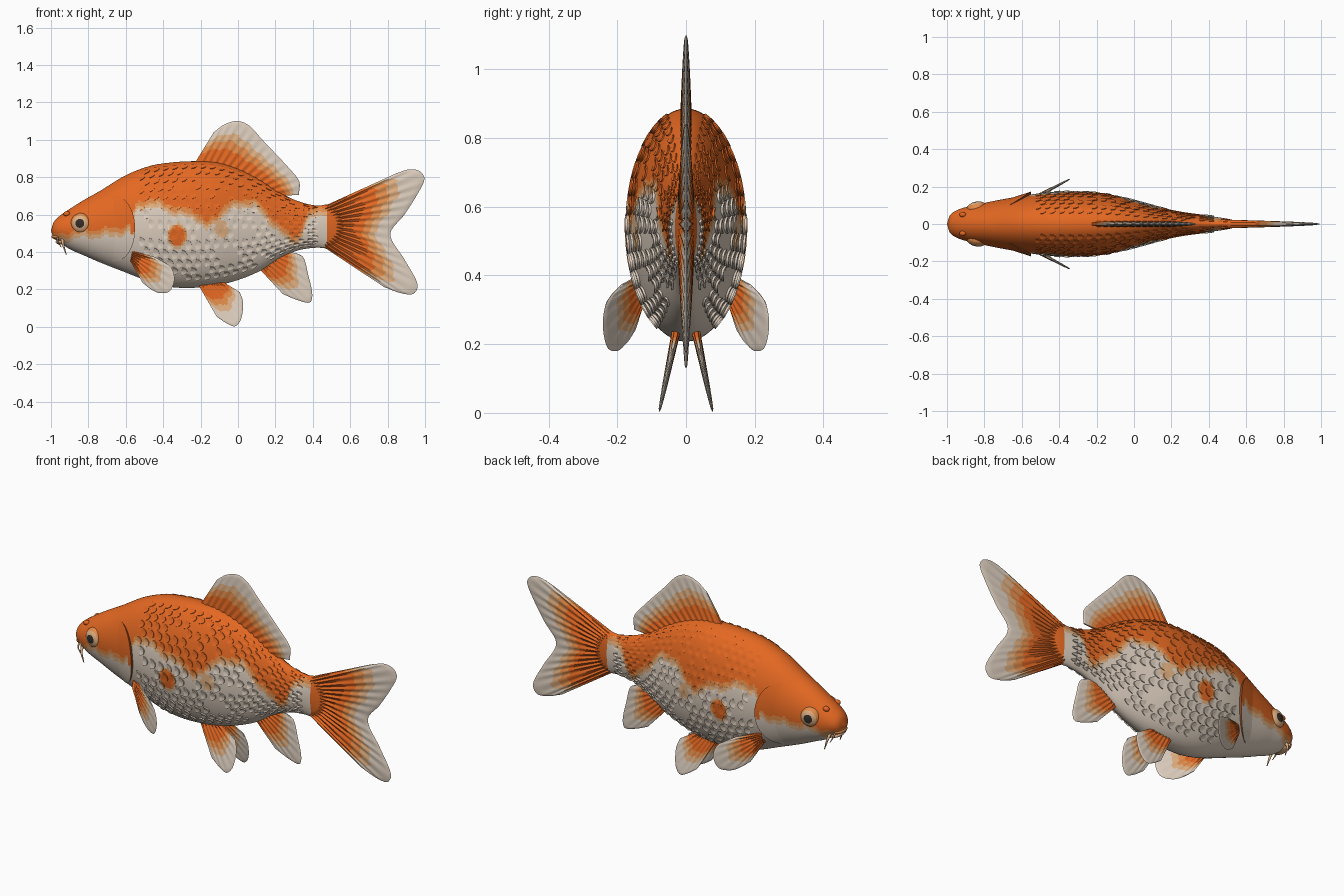
import bpy, bmesh, math, random
from mathutils import Matrix, Vector

if "Cube" in bpy.data.objects:
    bpy.data.objects.remove(bpy.data.objects["Cube"])

random.seed(4)


def material(name, r, g, b):
    lin = [((c / 255 + 0.055) / 1.055) ** 2.4 for c in (r, g, b)]
    m = bpy.data.materials.new(name)
    m.diffuse_color = (*lin, 1)
    m.use_nodes = True
    m.node_tree.nodes["Principled BSDF"].inputs["Base Color"].default_value = m.diffuse_color
    return m


ORANGE, LIGHT, TAN, WHITE, DARK, BROWN = range(6)
MATS = [material("orange", 228, 104, 34), material("light orange", 226, 140, 74),
        material("tan", 224, 176, 130), material("greyish white", 222, 207, 191),
        material("black", 50, 45, 42), material("brown", 150, 78, 34)]


def interp(keys, t):
    """Smooth curve through rows of (t, values...)."""
    n = len(keys)
    t = min(max(t, keys[0][0]), keys[-1][0])
    i = max(k for k in range(n - 1) if keys[k][0] <= t)
    a, b = keys[i], keys[i + 1]
    p, q = keys[max(i - 1, 0)], keys[min(i + 2, n - 1)]
    d = b[0] - a[0]
    s = (t - a[0]) / d
    out = []
    for k in range(1, len(a)):
        m0 = (b[k] - p[k]) / (b[0] - p[0]) * d
        m1 = (q[k] - a[k]) / (q[0] - a[0]) * d
        out.append((2*s**3 - 3*s*s + 1) * a[k] + (s**3 - 2*s*s + s) * m0
                   + (3*s*s - 2*s**3) * b[k] + (s**3 - s*s) * m1)
    return out


def resample(pts, n):
    keys, t = [], 0
    for i, p in enumerate(pts):
        if i:
            t += math.dist(p, pts[i - 1])
        keys.append((t, *p))
    return [interp(keys, t * k / n) for k in range(n + 1)]


def finish(name, bm, mirror, recalc=True):
    bmesh.ops.remove_doubles(bm, verts=bm.verts, dist=1e-5)
    if recalc:
        bmesh.ops.recalc_face_normals(bm, faces=bm.faces)
    me = bpy.data.meshes.new(name)
    bm.to_mesh(me)
    bm.free()
    for m in MATS:
        me.materials.append(m)
    me.shade_smooth()
    me.set_sharp_from_angle(angle=math.radians(40))
    ob = bpy.data.objects.new(name, me)
    bpy.context.collection.objects.link(ob)
    if mirror:
        add_mirror(ob)


def add_mirror(ob):
    mod = ob.modifiers.new("mirror", 'MIRROR')
    mod.use_axis = (False, True, False)


def add_grid(bm, rows, closed, paint):
    vs = [[bm.verts.new(p) for p in row] for row in rows]
    n = len(rows[0])
    for i in range(len(rows) - 1):
        for j in range(n if closed else n - 1):
            k = (j + 1) % n
            f = bm.faces.new((vs[i][j], vs[i][k], vs[i + 1][k], vs[i + 1][j]))
            f.material_index = paint(i, j, f.calc_center_median())


# Body profile: x, top, bottom, half width
BODY = [(-1, .515, .515, 0), (-.985, .56, .475, .045), (-.95, .595, .45, .072), (-.9, .63, .415, .09),
        (-.82, .68, .38, .108), (-.74, .725, .345, .125), (-.6, .81, .29, .15), (-.47, .86, .24, .168),
        (-.36, .878, .213, .172), (-.25, .885, .208, .17), (-.12, .88, .22, .155), (0, .845, .25, .125),
        (.12, .785, .30, .092), (.22, .72, .365, .068), (.32, .672, .408, .052), (.42, .648, .423, .04),
        (.5, .655, .42, .028), (.56, .63, .45, .014), (.62, .54, .54, 0)]
# Height of the edge between the orange back and the white belly
EDGE = [(-1, .46), (-.92, .47), (-.85, .49), (-.75, .49), (-.66, .50), (-.58, .52), (-.555, .6), (-.52, .645),
        (-.4, .64), (-.32, .6), (-.25, .6), (-.2, .56), (-.17, .53), (-.12, .57), (-.07, .615), (0, .65),
        (.09, .645), (.14, .6), (.2, .53), (.28, .47), (.33, .47), (.36, .55), (.41, .61), (.48, .61)]


def skin(x, phi, off=0.0):
    """Point on the +y flank at angle phi, pushed out by off."""
    top, bot, w = interp(BODY, x)
    h = (top - bot) / 2
    n = Vector((0, math.cos(phi) * h, math.sin(phi) * w))
    if n.length > 1e-9:
        n.normalize()
    return Vector((x, w * math.cos(phi), (top + bot) / 2 + h * math.sin(phi))) + n * off


def paint_skin(x, z):
    if x > .475:
        return ORANGE
    spot = math.hypot((x + .325) / .04, (z - .487) / .05)
    if spot < 1.35:
        return ORANGE if spot < 1 else LIGHT if spot < 1.18 else TAN
    if math.hypot((x + .09) / .035, (z - .52) / .045) < 1:
        return TAN
    d = z - interp(EDGE, x)[0] + .008 * math.sin(47 * x) + .005 * math.sin(110 * x + 1)
    return ORANGE if d > .03 else LIGHT if d > .008 else TAN if d > -.014 else WHITE


# Body
bm = bmesh.new()
rows = [[skin(-1 + 1.62 * (i / 170) ** 1.4, 2 * math.pi * j / 112) for j in range(112)] for i in range(171)]
add_grid(bm, rows, True, lambda i, j, c: paint_skin(c.x, c.z))
finish("body", bm, False)

# Scales: overlapping half discs that lift towards the tail
bm = bmesh.new()
dphi = math.radians(9.5)
for r in range(-6, 8):
    for c in range(19):
        x0, p0 = -.53 + .05 * c + (.025 if r % 2 else 0), r * dphi
        if random.random() < .15 or x0 > .42:
            continue
        m = skin(x0, p0)
        lift = .0065 if paint_skin(x0, m.z) == WHITE else .004
        rows = []
        for rad, off in ((.15, .0005), (.6, lift * .5), (1, lift), (1.0, -.002)):
            rows.append([skin(x0 + .034 * rad * math.cos(a), p0 + .52 * dphi * rad * math.sin(a), off)
                         for a in [math.radians(-80 + 20 * k) for k in range(9)]])
        add_grid(bm, rows, False, lambda i, j, c: paint_skin(c.x, c.z))
finish("scales", bm, True, recalc=False)


# Gill covers: a flap raised at its rear rim
def gill_point(rad, a, drop):
    x, z = -.665 + .115 * rad * math.cos(a), .525 + .175 * rad * math.sin(a)
    top, bot, w = interp(BODY, x)
    phi = math.asin(max(-1, min(1, (2 * z - top - bot) / (top - bot))))
    return skin(x, phi, -.008 if drop else -.003 + .014 * rad * max(0, .3 + math.cos(a)))


bm = bmesh.new()
rows = [[gill_point(min(i, 14) / 14, math.tau * j / 64, i == 15) for j in range(64)] for i in range(16)]
add_grid(bm, rows, True, lambda i, j, c: BROWN if i == 14 else
         ORANGE if i > 10 and c.z > .5 and c.x > -.66 else paint_skin(min(c.x, -.58), c.z))
finish("gill_cover", bm, True, recalc=False)


def fin(name, root, edge, thick, rays, bands=(.4, .54, .68), side=None, mirror=False):
    """Thin ribbed fin between a root line and an outer edge, given as (x, z)."""
    n, nu = rays * 6, 26
    ra, ea = resample(root, n), resample(edge, n)
    rows = []
    for i in range(nu + 1):
        u = i / nu
        front, back = [], []
        for j, (a, b) in enumerate(zip(ra, ea)):
            x, z = a[0] + (b[0] - a[0]) * u, a[1] + (b[1] - a[1]) * u
            y = side(x, z) if side else 0
            t = thick * (1 - u) ** .6 * (1 + .3 * math.cos(math.tau * j / 6))
            t = t * min(1, .3 + min(j, n - j) / 5) + (.0025 if i < nu else 0)
            front.append((x, y - t, z))
            back.append((x, y + t, z))
        rows.append(front + back[::-1])

    def paint(i, j, c):
        j = min(j, 2 * n + 1 - j)
        u = (i + .5) / nu + .025 * math.sin(j * math.tau / 12)
        return next((m for m, b in enumerate(bands) if u < b), WHITE)
    bm = bmesh.new()
    add_grid(bm, rows, True, paint)
    finish(name, bm, mirror)


# Fins
fin("dorsal_fin", [(-.24, .86), (-.1, .86), (0, .825), (.12, .765), (.22, .70)],
    [(-.13, 1.04), (-.07, 1.083), (0, 1.1), (.06, 1.075), (.13, 1.0), (.28, .84), (.328, .775), (.325, .705)],
    .011, 14, (.38, .55, .7))
fin("tail_fin", [(.46, .645), (.5, .54), (.46, .425)],
    [(.85, .822), (.92, .842), (.975, .83), (.997, .79), (.96, .71), (.89, .6), (.815, .495), (.89, .36),
     (.95, .255), (.96, .21), (.935, .175), (.87, .18), (.78, .213)], .016, 16, (.53, .64, .75))
fin("anal_fin", [(.1, .325), (.23, .4)],
    [(.24, .175), (.32, .142), (.385, .13), (.397, .175), (.375, .28), (.35, .37), (.31, .395)], .009, 8)
fin("pelvic_fin", [(-.22, .24), (-.08, .24)],
    [(-.115, .055), (-.06, .018), (-.016, .003), (.016, .04), (.027, .13), (.01, .185)], .008, 7,
    side=lambda x, z: .03 + (.23 - z) * .21, mirror=True)
fin("pectoral_fin", [(-.575, .35), (-.565, .405)],
    [(-.51, .235), (-.46, .197), (-.417, .18), (-.365, .19), (-.34, .255), (-.36, .32), (-.44, .372)], .008, 8,
    (.45, .58, .7), side=lambda x, z: .12 + (x + .57) * .53, mirror=True)


def blob(name, loc, radii, paint, rot=None, mirror=False):
    bm = bmesh.new()
    bmesh.ops.create_uvsphere(bm, u_segments=32, v_segments=28, radius=1)
    for f in bm.faces:
        f.material_index = paint(f.calc_center_median())
    bm.transform(Matrix.Translation(loc) @ (rot or Matrix()) @ Matrix.Diagonal((*radii, 1)))
    finish(name, bm, mirror)


# Eyes: ring, iris and pupil by distance from the axis
def paint_eye(c):
    r = math.hypot(c.x, c.y)
    return DARK if r < .42 else TAN if r < .76 else LIGHT


blob("eye", (-.84, .084, .553), (.055, .055, .036), paint_eye,
     Matrix.Rotation(math.radians(10), 4, 'Z') @ Matrix.Rotation(math.radians(-90), 4, 'X'), True)

# Nostrils and lips
blob("nostril", (-.915, .05, .604), (.018, .014, .014), lambda c: ORANGE, mirror=True)
blob("upper_lip", (-.965, 0, .482), (.032, .052, .016), lambda c: LIGHT)
blob("lower_lip", (-.945, 0, .453), (.03, .046, .014), lambda c: TAN)


# Barbels
def barbel(name, pts, radius):
    cu = bpy.data.curves.new(name, 'CURVE')
    cu.dimensions = '3D'
    cu.bevel_depth = radius
    cu.use_fill_caps = True
    sp = cu.splines.new('POLY')
    path = resample(pts, 10)
    sp.points.add(len(path) - 1)
    for i, p in enumerate(path):
        sp.points[i].co = (*p, 1)
        sp.points[i].radius = 1 - .075 * i
    cu.materials.append(MATS[TAN])
    ob = bpy.data.objects.new(name, cu)
    bpy.context.collection.objects.link(ob)
    add_mirror(ob)


barbel("long_barbel", [(-.94, .045, .475), (-.935, .068, .44), (-.918, .07, .385)], .009)
barbel("short_barbel", [(-.965, .04, .48), (-.962, .058, .455), (-.945, .06, .425)], .006)
